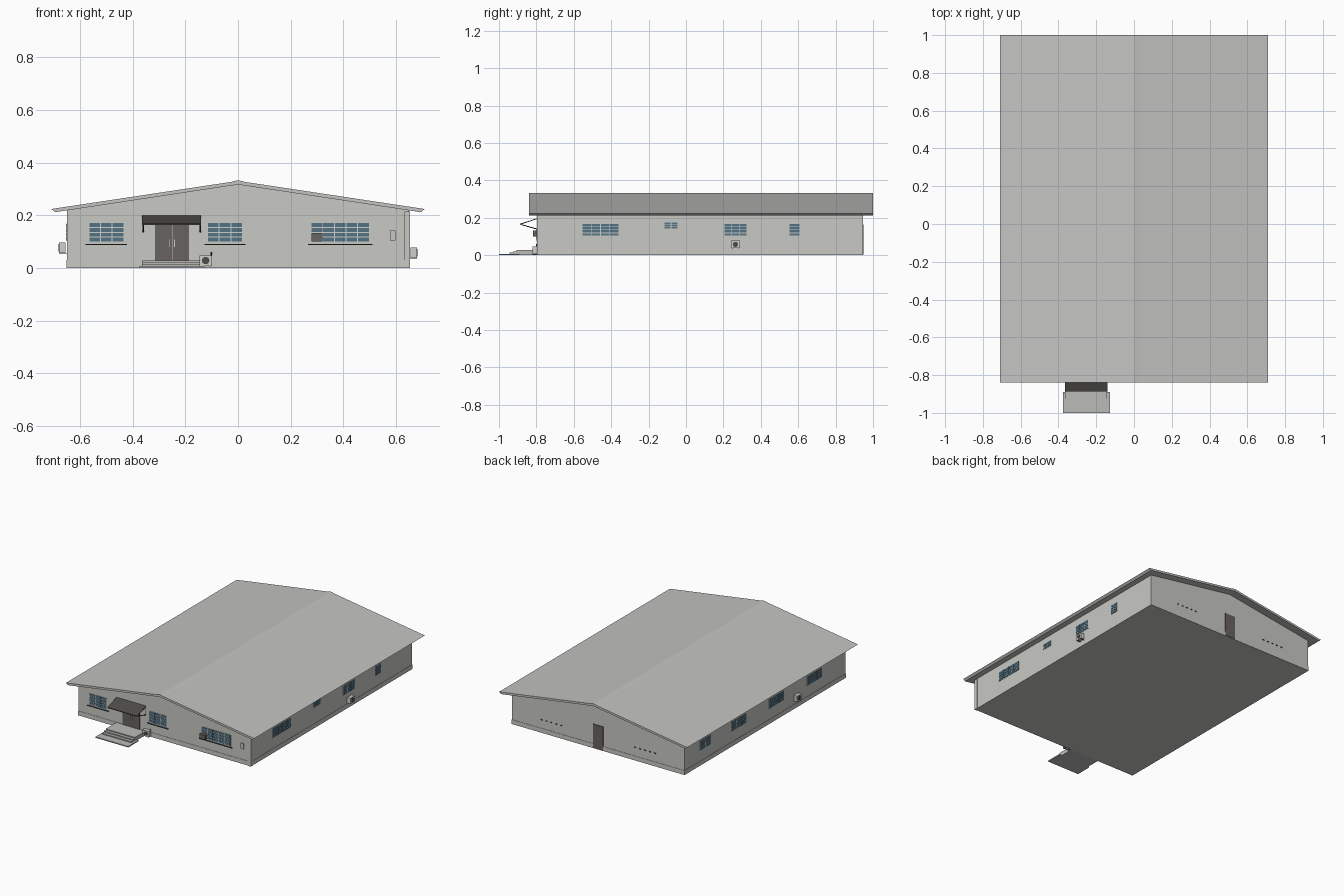
import bpy, bmesh, math
from mathutils import Matrix, Vector

old = bpy.data.objects.get("Cube")
if old:
    bpy.data.objects.remove(old)


def material(name, r, g, b):
    m = bpy.data.materials.new(name)
    m.use_nodes = True
    m.diffuse_color = (r, g, b, 1)
    m.node_tree.nodes["Principled BSDF"].inputs["Base Color"].default_value = (r, g, b, 1)
    return m


WALL = material("wall grey", 0.58, 0.58, 0.55)
ROOF = material("roof grey", 0.55, 0.55, 0.54)
STONE = material("step grey", 0.5, 0.5, 0.49)
GLASS = material("window teal", 0.085, 0.17, 0.23)
DOOR = material("door brown", 0.14, 0.125, 0.115)
DARK = material("dark metal", 0.075, 0.072, 0.07)
PALE = material("pale metal", 0.62, 0.62, 0.6)

# Wall frames: local x runs along the wall, local y points outward, z is up
HALF, FRONT, BACK = 0.65, -0.79, 0.945


def frame(origin, along, out):
    m = Matrix.Identity(4)
    for i, v in enumerate((along, out, (0, 0, 1), origin)):
        m.col[i].xyz = Vector(v)
    return m


FRONT_WALL = frame((0, FRONT, 0), (1, 0, 0), (0, -1, 0))
BACK_WALL = frame((0, BACK, 0), (1, 0, 0), (0, 1, 0))
LEFT_WALL = frame((HALF, 0, 0), (0, 1, 0), (1, 0, 0))
RIGHT_WALL = frame((-HALF, 0, 0), (0, 1, 0), (-1, 0, 0))
WORLD = Matrix.Identity(4)


def finish(name, bm, mats):
    bmesh.ops.recalc_face_normals(bm, faces=bm.faces)
    mesh = bpy.data.meshes.new(name)
    bm.to_mesh(mesh)
    bm.free()
    for m in mats:
        mesh.materials.append(m)
    ob = bpy.data.objects.new(name, mesh)
    bpy.context.collection.objects.link(ob)
    return ob


def add_box(bm, x, y, z, slot=0, place=WORLD):
    size = Matrix.Diagonal((x[1] - x[0], y[1] - y[0], z[1] - z[0], 1))
    mid = Matrix.Translation((sum(x) / 2, sum(y) / 2, sum(z) / 2))
    made = bmesh.ops.create_cube(bm, size=1, matrix=place @ mid @ size)
    for f in {f for v in made["verts"] for f in v.link_faces}:
        f.material_index = slot


def box(name, x, y, z, mat, place=WORLD):
    bm = bmesh.new()
    add_box(bm, x, y, z, 0, place)
    return finish(name, bm, [mat])


def prism(name, profile, start, depth, mat):
    """Extrude a closed profile; start maps the 2D points to 3D."""
    bm = bmesh.new()
    face = bm.faces.new([bm.verts.new(start(*p)) for p in profile])
    new = bmesh.ops.extrude_face_region(bm, geom=[face])["geom"]
    bmesh.ops.translate(bm, vec=depth, verts=[v for v in new if isinstance(v, bmesh.types.BMVert)])
    return finish(name, bm, [mat])


def tube(name, a, b, radius, mat, sides=8):
    a, b = Vector(a), Vector(b)
    bm = bmesh.new()
    turn = (b - a).to_track_quat('Z', 'Y').to_matrix().to_4x4()
    bmesh.ops.create_cone(bm, cap_ends=True, segments=sides, radius1=radius, radius2=radius,
                          depth=(b - a).length, matrix=Matrix.Translation((a + b) / 2) @ turn)
    return finish(name, bm, [mat])


def window(name, place, x, z, cols, rows=4, sill=False):
    """Pale backing with a grid of glass panes and an optional sill."""
    bm = bmesh.new()
    add_box(bm, x, (-0.004, 0.002), z, 0, place)
    w, h, gap = (x[1] - x[0]) / cols, (z[1] - z[0]) / rows, 0.0018
    for c in range(cols):
        for r in range(rows):
            px, pz = x[0] + c * w, z[0] + r * h
            add_box(bm, (px + gap, px + w - gap), (0, 0.004), (pz + gap, pz + h - gap), 1, place)
    if sill:
        add_box(bm, (x[0] - 0.012, x[1] + 0.012), (0, 0.01), (0.088, 0.091), 2, place)
    finish(name, bm, [PALE, GLASS, DARK])


def cooling_unit(name, place, x, z, depth=0.03):
    """Outdoor fan unit: casing, round grille and wall brackets."""
    box(name + "_casing", (x - 0.024, x + 0.024), (0.006, depth), (z - 0.02, z + 0.02), PALE, place)
    for s in (-0.016, 0.016):
        box(name + "_bracket", (x + s - 0.002, x + s + 0.002), (0, depth), (z - 0.023, z - 0.02), DARK, place)
    tube(name + "_fan", place @ Vector((x, depth - 0.004, z)), place @ Vector((x, depth + 0.002, z)),
         0.014, DARK, 20)


# Main hall: gabled walls on a slim plinth
prism("walls", [(-HALF, 0), (HALF, 0), (HALF, 0.222), (0, 0.319), (-HALF, 0.222)],
      lambda x, z: (x, FRONT, z), (0, BACK - FRONT, 0), WALL)
box("plinth", (-HALF - 0.002, HALF + 0.002), (FRONT - 0.002, BACK + 0.002), (0, 0.03), WALL)
box("corner_pier", (0.632, HALF + 0.004), (FRONT - 0.006, FRONT + 0.02), (0, 0.215), WALL)

# Roof slab, ridge cap and eave trims
prism("roof", [(-0.71, 0.224), (0, 0.331), (0.71, 0.224), (0.695, 0.212), (0, 0.317), (-0.695, 0.212)],
      lambda x, z: (x, -0.84, z), (0, 1.84, 0), ROOF)
prism("ridge_cap", [(-0.03, 0.3275), (0, 0.333), (0.03, 0.3275), (0, 0.329)],
      lambda x, z: (x, -0.84, z), (0, 1.84, 0), ROOF)

# Front windows
window("front_window_right", FRONT_WALL, (-0.567, -0.434), (0.098, 0.173), 3, sill=True)
window("front_window_middle", FRONT_WALL, (-0.116, 0.017), (0.098, 0.173), 3, sill=True)
window("front_window_left", FRONT_WALL, (0.278, 0.499), (0.098, 0.173), 5, sill=True)

# Side windows
SIDE = (0.103, 0.168)
window("left_window_wide", LEFT_WALL, (-0.555, -0.359), SIDE, 4)
window("left_vent_window", LEFT_WALL, (-0.117, -0.043), (0.14, 0.178), 2, 3)
window("left_window_middle", LEFT_WALL, (0.204, 0.326), SIDE, 3)
window("left_window_small", LEFT_WALL, (0.551, 0.609), SIDE, 1)
for i, (y, w, n) in enumerate([(0.72, 0.055, 2), (0.36, 0.078, 3), (-0.045, 0.078, 3), (-0.455, 0.078, 3)]):
    window("right_window_%d" % (i + 1), RIGHT_WALL, (y - w, y + w), SIDE, n)

# Front double door with handles
for s, name in ((-1, "right"), (1, "left")):
    mid = -0.2505 + s * 0.0325
    box("front_door_" + name, (mid - 0.0318, mid + 0.0318), (-0.004, 0.004), (0.028, 0.168), DOOR, FRONT_WALL)
    hx = -0.2505 + s * 0.009
    box("door_handle_" + name, (hx - 0.0018, hx + 0.0018), (0.004, 0.009), (0.08, 0.108), PALE, FRONT_WALL)

# Door canopy: sloping sheet, front lip and side struts
prism("canopy_sheet", [(FRONT, 0.2), (-0.888, 0.168), (-0.888, 0.163), (FRONT, 0.195)],
      lambda y, z: (-0.364, y, z), (0.224, 0, 0), DARK)
for x in (-0.36, -0.144):
    tube("canopy_strut", (x, FRONT, 0.138), (x, -0.885, 0.165), 0.0025, DARK)
    tube("canopy_post", (x, FRONT - 0.003, 0.135), (x, FRONT - 0.003, 0.198), 0.0025, DARK)
tube("canopy_rail", (-0.36, -0.885, 0.165), (-0.144, -0.885, 0.165), 0.0025, DARK)

# Entrance steps and ground slab
for i, y in enumerate((-0.945, -0.925, -0.905)):
    box("entrance_step_%d" % (i + 1), (-0.364, -0.144), (y, FRONT), (0, 0.014 + i * 0.007), STONE)
box("entrance_slab", (-0.375, -0.128), (-1, -0.89), (0, 0.007), STONE)

# Fan units, with a pipe beside the front one
cooling_unit("front_cooler", FRONT_WALL, -0.123, 0.028)
tube("cooler_pipe", (-0.102, -0.8, 0.03), (-0.102, -0.8, 0.06), 0.0025, DARK)
cooling_unit("left_cooler", LEFT_WALL, 0.264, 0.058)
cooling_unit("right_cooler", RIGHT_WALL, -0.25, 0.077)

# Front wall boxes
box("window_cooler", (0.28, 0.322), (0, 0.027), (0.101, 0.131), DOOR, FRONT_WALL)
box("meter_box", (0.577, 0.599), (0, 0.008), (0.104, 0.142), WALL, FRONT_WALL)

# Back door and two rows of small vents
box("back_door", (-0.038, 0.038), (-0.004, 0.005), (0.004, 0.165), DOOR, BACK_WALL)
for side in (-1, 1):
    for i in range(5):
        x = side * (0.28 + i * 0.037)
        box("back_vent", (x - 0.006, x + 0.006), (0, 0.004), (0.086, 0.092), DARK, BACK_WALL)
